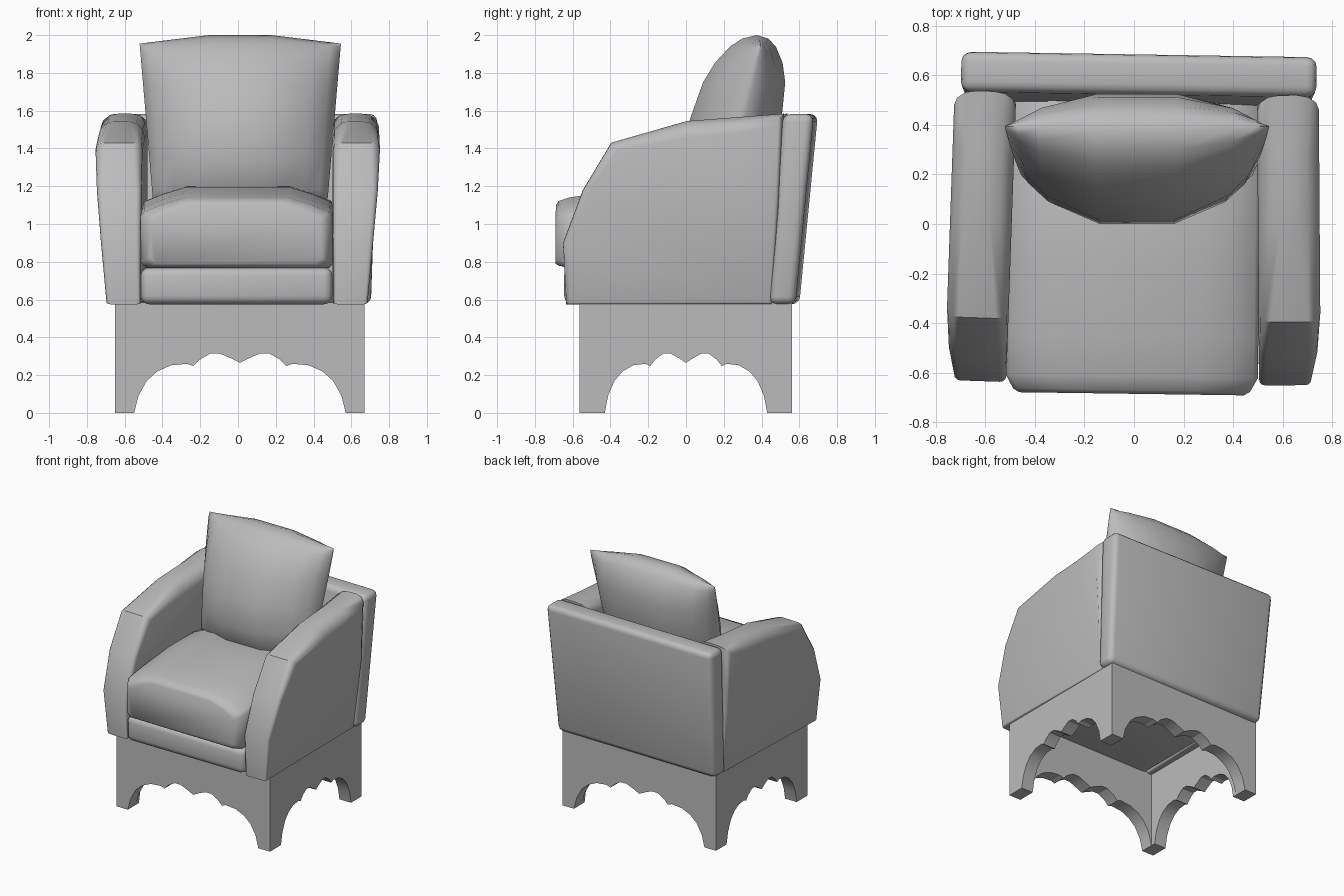
import bpy, bmesh, math
from mathutils import Vector

if "Cube" in bpy.data.objects:
    bpy.data.objects.remove(bpy.data.objects["Cube"], do_unlink=True)

grey = bpy.data.materials.new("upholstery_grey")
grey.use_nodes = True
grey.diffuse_color = (0.5, 0.5, 0.5, 1)
grey.node_tree.nodes["Principled BSDF"].inputs["Base Color"].default_value = (0.5, 0.5, 0.5, 1)


def finish(name, bm, bevel=0, smooth=35, turn=0):
    """Turn a bmesh into a shaded object, with an optional rounded edge."""
    bmesh.ops.recalc_face_normals(bm, faces=bm.faces)
    mesh = bpy.data.meshes.new(name)
    bm.to_mesh(mesh)
    bm.free()
    mesh.materials.append(grey)
    obj = bpy.data.objects.new(name, mesh)
    bpy.context.collection.objects.link(obj)
    obj.rotation_euler.z = math.radians(turn)
    bpy.ops.object.select_all(action="DESELECT")
    obj.select_set(True)
    bpy.context.view_layer.objects.active = obj
    if bevel:
        mod = obj.modifiers.new("Rounding", "BEVEL")
        mod.width, mod.segments = bevel, 3
        mod.limit_method = "ANGLE"
        bpy.ops.object.modifier_apply(modifier=mod.name)
    bpy.ops.object.shade_smooth_by_angle(angle=math.radians(smooth))


def loft(rings, caps=True):
    """Skin a list of equal-length closed rings; cap the ends or weld them into seams."""
    bm = bmesh.new()
    rows = [[bm.verts.new(p) for p in ring] for ring in rings]
    n = len(rows[0])
    for a, b in zip(rows, rows[1:]):
        for i in range(n):
            j = (i + 1) % n
            bm.faces.new((a[i], a[j], b[j], b[i]))
    if caps:
        bm.faces.new(rows[0])
        bm.faces.new(rows[-1])
    else:
        bmesh.ops.remove_doubles(bm, verts=bm.verts, dist=0.0005)
    return bm


# Scalloped base: side panels carry the feet, aprons fill between them
X0, X1, Y0, Y1, TOP, THICK = -0.65, 0.67, -0.565, 0.56, 0.585, 0.1
scallop = [(1, 0), (0.96, 0.09), (0.88, 0.17), (0.78, 0.22), (0.65, 0.252), (0.5, 0.26),
           (0.44, 0.248), (0.38, 0.282), (0.28, 0.314), (0.19, 0.314), (0.08, 0.288), (0, 0.265)]


def arch(half, centre):
    left = [(centre - half * u, z) for u, z in scallop]
    right = [(centre + half * u, z) for u, z in reversed(scallop[:-1])]
    return left + right


side = [(Y0, TOP), (Y0, 0)] + arch(0.43, 0) + [(Y1, 0), (Y1, TOP)]
for name, x in (("right_base_panel", X0), ("left_base_panel", X1 - THICK)):
    finish(name, loft([[(px, y, z) for y, z in side] for px in (x, x + THICK)]), smooth=25)
apron = [(X0 + THICK, TOP)] + arch(0.56, 0.01) + [(X1 - THICK, TOP)]
for name, y in (("front_base_apron", Y0), ("back_base_apron", Y1 - THICK)):
    finish(name, loft([[(x, py, z) for x, z in apron] for py in (y, y + THICK)]), smooth=25)

# Arms: side outline (y, z, rounding) swept across the width with rounded edges
outline = [(-0.638, 0.575, 0.02), (-0.655, 0.9, 0.025), (-0.55, 1.18, 0.03), (-0.4, 1.43, 0.05),
           (0, 1.545, 0.09), (0.3, 1.568, 0.1), (0.515, 1.584, 0.09), (0.485, 1.1, 0.02),
           (0.45, 0.575, 0.02)]
layers = [(0, 1), (0.13, 0.5), (0.5, 0.13), (1, 0)]


def arm(name, sign, inner, turn):
    def point(y, z, r, across, inset, outer):
        inward = (Vector((0, 1)) - Vector((y, z))).normalized() * r * inset
        lean = 0.182 + 0.067 * min(1, (z - 0.575) / 0.75)
        x = inner + (lean - across * r if outer else across * r)
        return (sign * x, y + inward.x, z + inward.y)
    rings = [[point(*p, a, i, False) for p in outline] for a, i in layers]
    rings += [[point(*p, a, i, True) for p in outline] for a, i in reversed(layers)]
    finish(name, loft(rings), turn=turn, smooth=38)


arm("right_arm", -1, 0.493, -2)
arm("left_arm", 1, 0.5, 0.4)

# Reclined back board, narrower at the bottom
back = [(0.45, 0.59, 0.575, 0.675), (0.525, 0.688, 1.582, 0.708)]
rings = [[(-w, y0, z), (w + 0.02, y0, z), (w + 0.02, y1, z), (-w, y1, z)] for y0, y1, z, w in back]
finish("back_board", loft(rings), bevel=0.04, turn=-0.9)

# Seat frame between the arms
rings = [[(-0.515, y, 0.575), (0.5, y, 0.575), (0.5, y, 0.77), (-0.515, y, 0.77)] for y in (-0.645, 0.48)]
finish("seat_frame", loft(rings), bevel=0.045)

# Domed seat cushion: (y, top height, inset)
rings = []
for y, top, inset in [(-0.685, 1.1, 0.055), (-0.67, 1.122, 0.03), (-0.615, 1.14, 0), (-0.45, 1.165, 0),
                      (-0.15, 1.195, 0), (0.15, 1.198, 0), (0.5, 1.13, 0)]:
    w, low = 0.508 - inset, 0.768 + inset * 0.4
    half = [(w - 0.03, low), (w, low + 0.03), (w, top - 0.1), (w - 0.018, top - 0.075),
            (w * 0.77, top - 0.036), (w * 0.54, top)]
    rings.append([(x, y, z) for x, z in half] + [(-x, y, z) for x, z in reversed(half)])
finish("seat_cushion", loft(rings), smooth=45, turn=-0.8)

# Plump leaning back cushion: rings of a lens-shaped section going up, seamed at both ends
us = [-1, -0.9, -0.74, -0.31, 0.31, 0.74, 0.9, 1]
vs = [-1, -0.96, -0.87, -0.45, 0, 0.45, 0.68, 0.87, 0.96, 1]


def section(u, v, depth):
    pinch = math.sqrt(1 - v * v)
    bulge = pinch * ((1 - abs(u) ** 2.8) ** 0.85 + 0.08)
    bow = 0.045 * (1 - max(0, (abs(u) - 0.31) / 0.69))
    return (0.012 + u * (0.498 + 0.035 * v),
            0.265 + 0.1 * v + 0.03 * abs(u) + depth * bulge,
            1.545 + v * (0.41 + bow))


rings = [[section(u, v, -0.245) for u in us] + [section(u, v, 0.22) for u in reversed(us)] for v in vs]
finish("back_cushion", loft(rings, caps=False), smooth=70)
